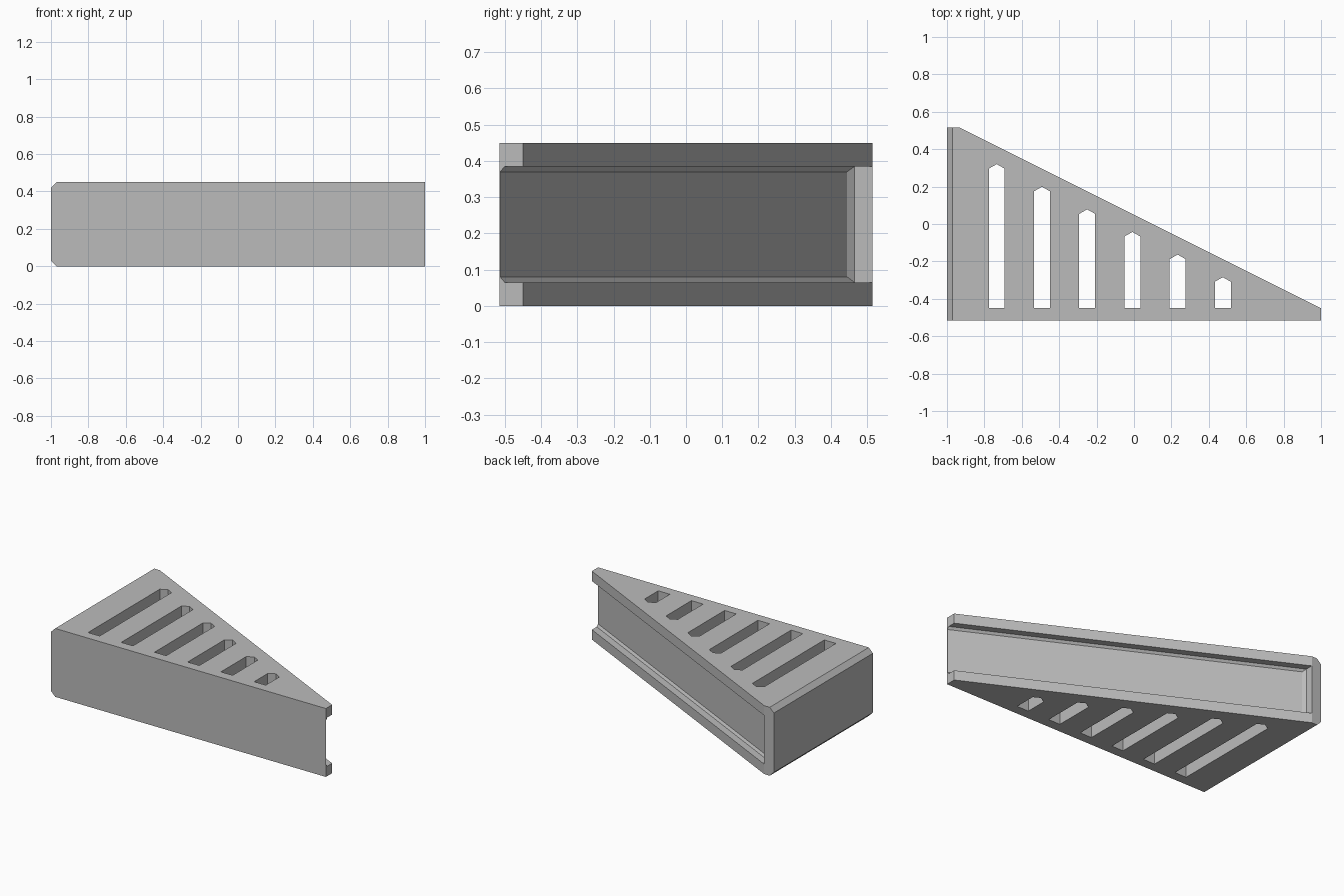
import bpy
import bmesh

cube = bpy.data.objects.get("Cube")
if cube:
    bpy.data.objects.remove(cube, do_unlink=True)

HEIGHT = 0.45
SLOPE = -0.5

grey = bpy.data.materials.new("plain_grey")
grey.use_nodes = True
colour = (0.5, 0.5, 0.5, 1)
grey.diffuse_color = colour
grey.node_tree.nodes["Principled BSDF"].inputs["Base Color"].default_value = colour


def add_object(name, bm):
    bmesh.ops.recalc_face_normals(bm, faces=bm.faces)
    mesh = bpy.data.meshes.new(name)
    bm.to_mesh(mesh)
    bm.free()
    mesh.materials.append(grey)
    obj = bpy.data.objects.new(name, mesh)
    bpy.context.collection.objects.link(obj)
    return obj


def prism(bm, outline, z0, z1):
    face = bm.faces.new([bm.verts.new((x, y, z0)) for x, y in outline])
    top = bmesh.ops.extrude_face_region(bm, geom=[face])["geom"]
    verts = [v for v in top if isinstance(v, bmesh.types.BMVert)]
    bmesh.ops.translate(bm, verts=verts, vec=(0, 0, z1 - z0))


def cut(target, cutter):
    mod = target.modifiers.new(cutter.name, "BOOLEAN")
    mod.operation = "DIFFERENCE"
    mod.solver = "EXACT"
    mod.object = cutter
    bpy.context.view_layer.objects.active = target
    bpy.ops.object.modifier_apply(modifier=mod.name)
    bpy.data.objects.remove(cutter, do_unlink=True)


# Wedge body with its two short-side edges chamfered
bm = bmesh.new()
prism(bm, [(-1, -0.515), (1, -0.515), (1, -0.45), (-0.93, 0.515), (-1, 0.515)], 0, HEIGHT)
short_edges = [e for e in bm.edges
               if all(v.co.x < -0.99 for v in e.verts)
               and abs(e.verts[0].co.z - e.verts[1].co.z) < 0.01]
bmesh.ops.bevel(bm, geom=short_edges, offset=0.03, segments=1, affect="EDGES")
body = add_object("wedge_bracket", bm)

# Row of through slots with pointed ends, following the slope
bm = bmesh.new()
half = 0.0425
for i in range(6):
    x = -0.734 + i * 0.2418
    tip = -0.047 + SLOPE * x
    prism(bm, [(x - half, -0.45), (x + half, -0.45), (x + half, tip - 0.024),
               (x, tip), (x - half, tip - 0.024)], -0.1, HEIGHT + 0.1)
cut(body, add_object("slot_cutter", bm))

# Channel along the sloping side, with chamfered floor edges and an open thin end
bm = bmesh.new()
levels = [
    (0.08, [(-0.915, 0.4445), (1.2, -0.613)]),
    (0.065, [(-0.93, 0.465), (1.2, -0.6), (-0.93, 0.7), (1.2, 0.7)]),
]
for inset, points in levels:
    for x, y in points:
        for z in (inset, HEIGHT - inset):
            bm.verts.new((x, y, z))
bmesh.ops.convex_hull(bm, input=bm.verts)
bmesh.ops.dissolve_limit(bm, angle_limit=0.01, verts=bm.verts, edges=bm.edges)
cut(body, add_object("channel_cutter", bm))
